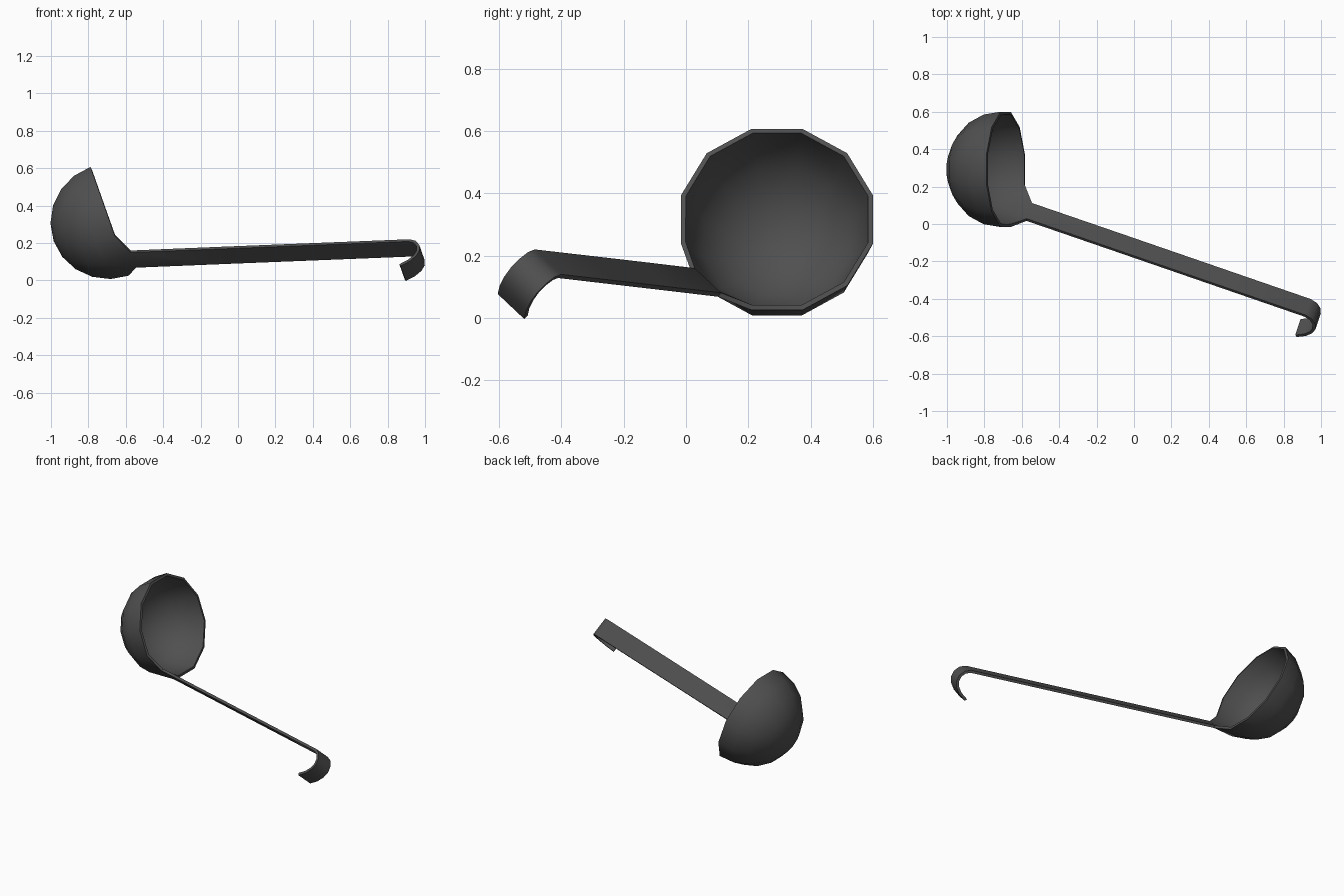
import bpy, bmesh, math
from mathutils import Vector

if "Cube" in bpy.data.objects:
    bpy.data.objects.remove(bpy.data.objects["Cube"])

steel = bpy.data.materials.new("dark_grey_metal")
steel.diffuse_color = (0.08, 0.08, 0.08, 1)
steel.use_nodes = True
steel.node_tree.nodes["Principled BSDF"].inputs["Base Color"].default_value = steel.diffuse_color

# Bowl frame: opening axis, sideways axis, upward axis in the rim plane
centre = Vector((-0.685, 0.292, 0.317))
axis = Vector((0.943, 0, 0.333)).normalized()
side = Vector((0, 1, 0))
up = axis.cross(side)
R, SIDES, RINGS = 0.311, 12, 5

# Handle frame: start, direction, width and face normal
start = Vector((-0.56, 0.065, 0.115))
along = Vector((1, -0.345, 0.04)).normalized()
radial = -(side + up).normalized()
width = axis.cross(radial).normalized() * 0.06
normal = along.cross(width).normalized()

bm = bmesh.new()

# Rim: the corner at 225 degrees is split in two to carry the handle
pole = bm.verts.new(centre - axis * R)
rings = []
for j in range(1, RINGS + 1):
    lat = math.pi / 2 * j / RINGS
    ring = []
    for i in range(SIDES):
        ang = math.radians(15 + 30 * i)
        out = side * math.cos(ang) + up * math.sin(ang)
        ring.append(bm.verts.new(centre + out * R * math.sin(lat) - axis * R * math.cos(lat)))
    rings.append(ring)

# Handle corner, index 7
rim = rings[-1]
HC = 7
a = rim[HC]
a.co = start - width
b = bm.verts.new(start + width)
if (a.co - rim[HC - 1].co).length > (b.co - rim[HC - 1].co).length:
    a.co, b.co = b.co.copy(), a.co.copy()

# Bowl faces
for i in range(SIDES):
    k = (i + 1) % SIDES
    bm.faces.new((pole, rings[0][k], rings[0][i]))
    for lo, hi in zip(rings, rings[1:]):
        h0 = b if hi is rim and i == HC else hi[i]
        bm.faces.new((lo[i], lo[k], hi[k], h0))
bm.faces.new((rings[-2][HC], b, a))

# Flat handle with the hook at its end
path = [(0.5, 0), (1.05, 0), (1.575, 0), (1.61, -0.012), (1.634, -0.04),
        (1.642, -0.075), (1.632, -0.11), (1.605, -0.145), (1.56, -0.177)]
half = (a.co - b.co) / 2
for s, t in path:
    p = start + along * s + normal * t
    na, nb = bm.verts.new(p + half), bm.verts.new(p - half)
    bm.faces.new((a, b, nb, na))
    a, b = na, nb
bmesh.ops.recalc_face_normals(bm, faces=bm.faces)

mesh = bpy.data.meshes.new("ladle")
bm.to_mesh(mesh)
bm.free()
ladle = bpy.data.objects.new("ladle", mesh)
bpy.context.collection.objects.link(ladle)
mesh.materials.append(steel)

# Sheet thickness
mod = ladle.modifiers.new("thickness", "SOLIDIFY")
mod.thickness = 0.016
mod.offset = 0
bpy.context.view_layer.objects.active = ladle
ladle.select_set(True)
bpy.ops.object.modifier_apply(modifier=mod.name)
bpy.ops.object.shade_smooth_by_angle(angle=math.radians(40))
